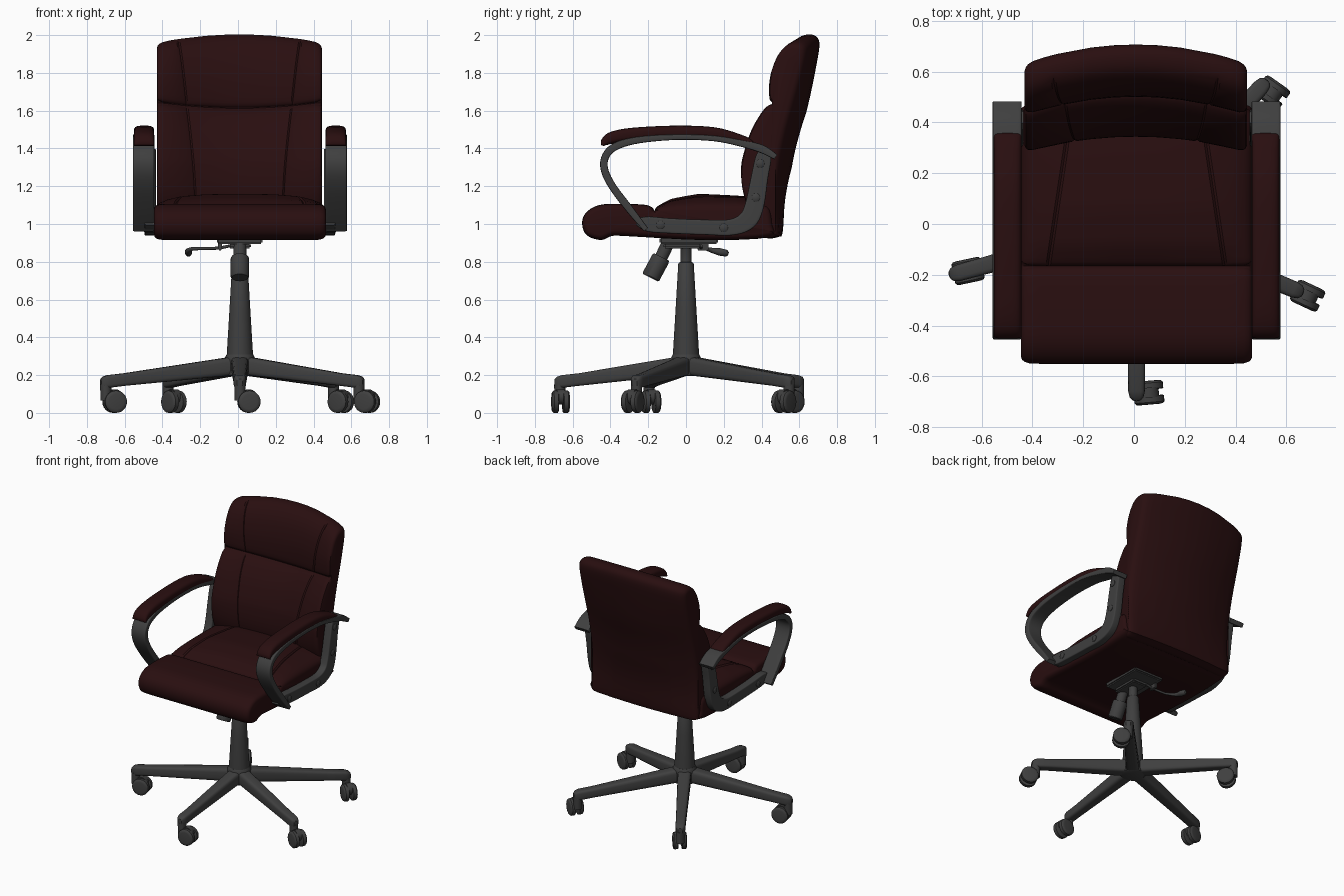
import bpy, bmesh, math
from mathutils import Vector

if "Cube" in bpy.data.objects:
    bpy.data.objects.remove(bpy.data.objects["Cube"])

CX = 0.01  # chair centre line


def material(name, rgb):
    m = bpy.data.materials.new(name)
    m.diffuse_color = (*rgb, 1)
    m.use_nodes = True
    m.node_tree.nodes["Principled BSDF"].inputs["Base Color"].default_value = m.diffuse_color
    return m


LEATHER = material("dark maroon leather", (0.022, 0.0045, 0.005))
PLASTIC = material("charcoal plastic", (0.05, 0.05, 0.05))


def finish(name, bm, mat, angle=40):
    bmesh.ops.recalc_face_normals(bm, faces=bm.faces)
    me = bpy.data.meshes.new(name)
    bm.to_mesh(me)
    bm.free()
    me.materials.append(mat)
    ob = bpy.data.objects.new(name, me)
    bpy.context.collection.objects.link(ob)
    bpy.ops.object.select_all(action='DESELECT')
    ob.select_set(True)
    bpy.context.view_layer.objects.active = ob
    bpy.ops.object.shade_smooth_by_angle(angle=math.radians(angle))
    return ob


def loft(name, rings, mat, angle=40):
    """Skin closed rings of equal length and cap both ends."""
    bm = bmesh.new()
    vs = [[bm.verts.new(p) for p in r] for r in rings]
    n = len(vs[0])
    for a, b in zip(vs, vs[1:]):
        for i in range(n):
            bm.faces.new((a[i], a[(i + 1) % n], b[(i + 1) % n], b[i]))
    bm.faces.new(vs[0])
    bm.faces.new(vs[-1])
    return finish(name, bm, mat, angle)


def smooth(pts, steps, closed=False):
    """Catmull-Rom through points of any dimension."""
    n, out = len(pts), []
    get = (lambda i: pts[i % n]) if closed else (lambda i: pts[min(max(i, 0), n - 1)])
    for i in range(n if closed else n - 1):
        a, b, c, d = (get(i + k) for k in (-1, 0, 1, 2))
        for s in range(steps):
            t = s / steps
            out.append(tuple(0.5 * (2 * q + (r - p) * t + (2 * p - 5 * q + 4 * r - w) * t * t
                                    + (3 * q - p - 3 * r + w) * t ** 3)
                             for p, q, r, w in zip(a, b, c, d)))
    if not closed:
        out.append(tuple(pts[-1]))
    return out


def superellipse(n, power):
    f = lambda v: math.copysign(abs(v) ** power, v)
    return [(f(math.cos(2 * math.pi * (i + .5) / n)), f(math.sin(2 * math.pi * (i + .5) / n))) for i in range(n)]


def lerp_table(v, table):
    for (a, fa), (b, fb) in zip(table, table[1:]):
        if v <= b:
            return fa + (fb - fa) * max(0, (v - a) / (b - a))
    return table[-1][1]


def cushion(name, profile, cx, hw, seam, grooved, shift):
    """Side profile swept across x, with rounded sides, stitched grooves and a bowed shape."""
    pts = smooth(profile, 4, True)
    n = len(pts)
    area = sum(pts[i][0] * pts[(i + 1) % n][1] - pts[(i + 1) % n][0] * pts[i][1] for i in range(n))
    sg = 1 if area > 0 else -1
    normals = []
    for i in range(n):
        d = Vector(pts[(i + 1) % n]) - Vector(pts[i - 1])
        d.normalize()
        normals.append((-d.y * sg, d.x * sg))  # pointing inward
    half = [(.2, 0, 0), (.4, 0, 0), (-.02, 0, 1), (0, .007, 1), (.02, 0, 1), (.84, 0, 0),
            (.93, .002, 0), (.97, .008, 0), (.99, .016, 0), (1, .028, 0)]
    cols = [(-1, *c) for c in reversed(half)] + [(1, 0, 0, 0)] + [(1, *c) for c in half]
    rings = []
    for side, u0, inset, is_seam in cols:
        ring = []
        for (y, z), (ny, nz) in zip(pts, normals):
            u = seam(y, z) + u0 if is_seam else u0
            k = inset if not is_seam or grooved(y, z) else 0
            dy, dz = shift(u, y, z)
            ring.append((cx + side * u * hw, y + ny * k + dy, z + nz * k + dz))
        rings.append(ring)
    return loft(name, rings, mat=LEATHER, angle=35)


def strip(name, path, x0, x1, mat, power, steps=5):
    """Sweep a rounded section along a (y, z, half thickness) path."""
    pts = smooth(path, steps)
    sec = superellipse(20, power)
    rings = []
    for i, (y, z, h) in enumerate(pts):
        a, b = pts[max(i - 1, 0)], pts[min(i + 1, len(pts) - 1)]
        d = Vector((b[0] - a[0], b[1] - a[1])).normalized()
        rings.append([((x0 + x1) / 2 + (x1 - x0) / 2 * p, y - d.y * h * q, z + d.x * h * q) for p, q in sec])
    return loft(name, rings, mat)


def rod(name, pts, mat=PLASTIC, n=24):
    """Round rod through (x, y, z, radius) points."""
    ps = [Vector(p[:3]) for p in pts]
    rings = []
    for i, p in enumerate(ps):
        d = ps[min(i + 1, len(ps) - 1)] - ps[max(i - 1, 0)]
        if d.length < 1e-5:
            d = ps[-1] - ps[0]
        q = d.to_track_quat('Z', 'Y')
        rings.append([p + q @ Vector((math.cos(a), math.sin(a), 0)) * pts[i][3]
                      for a in (2 * math.pi * k / n for k in range(n))])
    return loft(name, rings, mat)


def box(name, lo, hi, bevel=.008):
    bm = bmesh.new()
    bmesh.ops.create_cube(bm, size=1)
    for v in bm.verts:
        v.co = [(a + b) / 2 + c * (b - a) for a, b, c in zip(lo, hi, v.co)]
    bmesh.ops.bevel(bm, geom=bm.edges[:], offset=bevel, segments=2, affect='EDGES')
    return finish(name, bm, PLASTIC)


# Seat: waterfall front roll, stitched notch, crowned rear pad
seat = [(-.45, .915), (-.525, .94), (-.55, 1.0), (-.53, 1.06), (-.46, 1.10), (-.35, 1.107), (-.22, 1.102),
        (-.18, 1.088), (-.165, 1.07), (-.15, 1.088), (-.05, 1.098), (.1, 1.1), (.3, 1.1), (.43, 1.09),
        (.46, 1.0), (.44, .93), (.1, .915), (-.3, .935), (-.39, .937)]


def seat_shift(u, y, z):
    m = lerp_table(y, [(-.165, 0), (-.08, .6), (.07, 1), (.3, .8), (.45, .5)]) if z > 1.05 else 0
    return 0, .06 * m * (1 - u ** 4)


cushion("seat", seat, CX, .455, lambda y, z: min(.77, max(.6, .71 - .33 * y)),
        lambda y, z: y > -.16 and z > 1.05, seat_shift)

# Backrest: lumbar cushion and headrest, bowed backwards at the middle
back = [(.40, .935), (.335, 1.06), (.293, 1.17), (.28, 1.29), (.295, 1.38), (.335, 1.5), (.385, 1.59),
        (.42, 1.63), (.448, 1.645), (.43, 1.668), (.432, 1.77), (.465, 1.87), (.51, 1.932), (.56, 1.957),
        (.612, 1.95), (.632, 1.9), (.60, 1.75), (.53, 1.5), (.49, 1.3), (.478, 1.13), (.488, .96), (.47, .932)]


def back_shift(u, y, z):
    k = 1 - u * u
    return (k * lerp_table(z, [(.93, .02), (1.3, .07), (2, .075)]),
            k * lerp_table(z, [(1.3, 0), (1.64, -.035), (1.85, .035), (1.95, .045)]))


cushion("backrest", back, .007, .437, lambda y, z: .54 + .2 * max(0, (z - 1.1) / .85) ** 1.5,
        lambda y, z: y < .36 + max(0, z - 1.4) * .32, back_shift)

# Armrests: strap loop, padded top, side bracket with screw caps
pad = [(-.442, 1.415, .008), (-.43, 1.435, .022), (-.39, 1.457, .032), (-.28, 1.475, .035), (-.05, 1.486, .035),
       (.15, 1.477, .035), (.29, 1.442, .03), (.34, 1.425, .022), (.355, 1.418, .008)]
strap = [(.475, 1.355, .015), (.40, 1.398, .022), (.3, 1.425, .018), (.15, 1.453, .015), (-.05, 1.46, .015),
         (-.25, 1.445, .018), (-.37, 1.412, .02), (-.425, 1.36, .02), (-.432, 1.29, .02), (-.39, 1.2, .02),
         (-.30, 1.08, .02), (-.212, .97, .014)]
bracket = [(-.26, 1.015, .02), (-.2, 1.0, .04), (-.08, .99, .04), (.1, .983, .04), (.24, .983, .043),
           (.325, 1.02, .05), (.363, 1.1, .05), (.39, 1.25, .045), (.41, 1.35, .042), (.42, 1.39, .025)]
for side, s in (("left", -1), ("right", 1)):
    X = lambda v: CX + s * v
    strip(side + "_arm_pad", pad, X(.453), X(.562), LEATHER, .6)
    strip(side + "_arm_strap", strap, X(.453), X(.566), PLASTIC, .2)
    strip(side + "_arm_bracket", bracket, X(.445), X(.505), PLASTIC, .2)
    for y, z in ((-.135, .995), (.2, .98), (.37, 1.14), (.393, 1.32)):
        rod(side + "_screw_cap", [(X(.49), y, z, .022), (X(.508), y, z, .022), (X(.512), y, z, .017)], n=16)

# Tilt mechanism, tension knob and height lever under the seat
box("seat_plate", (CX - .12, -.14, .895), (CX + .12, .17, .93))
box("tilt_housing", (CX - .06, -.12, .87), (CX + .06, .08, .90))
rod("tension_knob", [(CX, -.09, .91, .034), (CX, -.135, .815, .034), (CX, -.13, .825, .044),
                     (CX, -.135, .815, .049), (CX, -.185, .722, .049), (CX, -.188, .716, .043)])
rod("height_lever", [(-.04, .08, .885, .008), (-.1, .08, .872, .008), (-.2, .085, .87, .008), (-.245, .11, .868, .01),
                     (-.26, .14, .86, .014), (-.262, .18, .852, .02), (-.262, .215, .845, .018),
                     (-.262, .225, .842, .008)], n=12)
box("lever_mount", (-.105, .06, .86), (-.085, .12, .91), .004)

# Gas column and base hub
rod("gas_column", [(CX, 0, .2, .07), (CX, 0, .3, .07), (CX, 0, .55, .055), (CX, 0, .79, .041), (CX, 0, .797, .036),
                   (CX, 0, .798, .03), (CX, 0, .87, .03), (CX, 0, .9, .045)], n=32)
rod("base_hub", [(CX, 0, .195, .07), (CX, 0, .2, .08), (CX, 0, .29, .08), (CX, 0, .31, .07)], n=32)

# Five legs with twin-wheel casters: name, tip x, tip y, caster swivel angle
LEGS = [("front", .01, -.668, 5), ("right", .64, -.262, -25), ("back_right", .505, .545, -35),
        ("back_left", -.37, .595, -50), ("left", -.70, -.195, 12)]
for name, tx, ty, swivel in LEGS:
    d = Vector((tx - CX, ty))
    R = d.length
    d.normalize()
    sec = superellipse(16, .45)
    rings = []
    for r, top, bot, w in ((.02, .305, .2, .05), (.08, .292, .195, .045), (R - .1, .21, .143, .034),
                           (R - .01, .2, .132, .033), (R + .015, .192, .134, .027), (R + .027, .18, .14, .015)):
        rings.append([(CX + d.x * r - d.y * w * p, d.y * r + d.x * w * p, (top + bot) / 2 + (top - bot) / 2 * q)
                      for p, q in sec])
    loft(name + "_leg", rings, PLASTIC)
    rod(name + "_caster_stem", [(tx, ty, .065, .028), (tx, ty, .15, .03)], n=16)
    a = math.radians(swivel)
    wx, wy = tx + .048 * math.cos(a), ty + .048 * math.sin(a)
    ax, ay = -math.sin(a), math.cos(a)
    P = lambda t, z, r: (wx + ax * t, wy + ay * t, z, r)
    rod(name + "_caster_hood", [P(-.02, .085, .04), P(.02, .085, .04)])
    for s in (-1, 1):
        rod(name + "_wheel", [P(s * .012, .059, .054), P(s * .015, .059, .059), P(s * .038, .059, .059),
                              P(s * .045, .059, .052), P(s * .047, .059, .04)])
